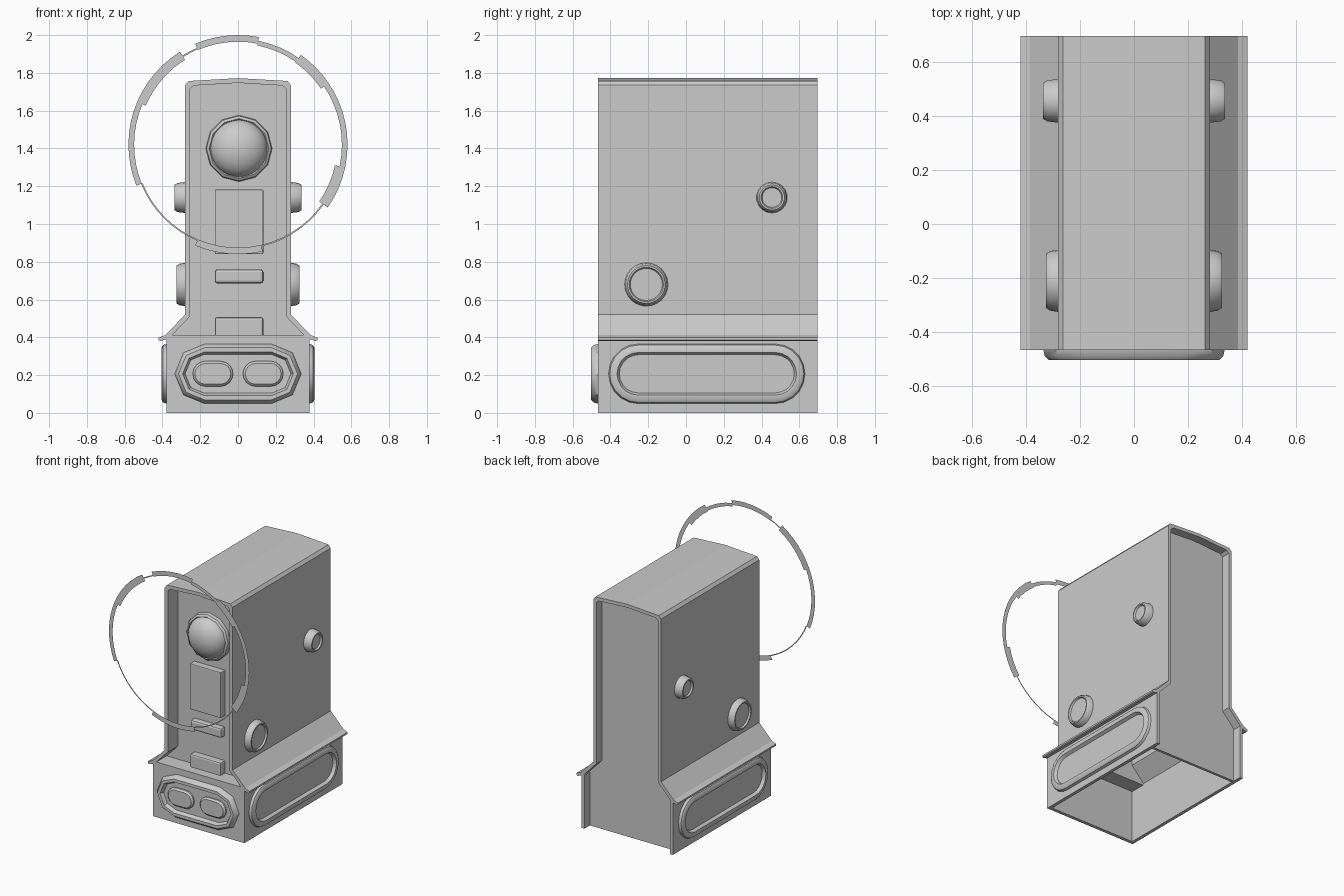
import bpy, bmesh, math
from mathutils import Vector

if "Cube" in bpy.data.objects:
    bpy.data.objects.remove(bpy.data.objects["Cube"])

FRONT, BACK = -0.465, 0.695      # shell ends
PANEL = -0.345                   # recessed front panel


def make(name, bm, smooth=False):
    bmesh.ops.recalc_face_normals(bm, faces=bm.faces)
    me = bpy.data.meshes.new(name)
    bm.to_mesh(me)
    bm.free()
    ob = bpy.data.objects.new(name, me)
    bpy.context.collection.objects.link(ob)
    if smooth:
        bpy.ops.object.select_all(action='DESELECT')
        ob.select_set(True)
        bpy.context.view_layer.objects.active = ob
        bpy.ops.object.shade_smooth_by_angle(angle=math.radians(35))
    return ob


def prism(name, pts, offset):
    """Extrude a closed 3D outline along an offset."""
    bm = bmesh.new()
    f = bm.faces.new([bm.verts.new(p) for p in pts])
    r = bmesh.ops.extrude_face_region(bm, geom=[f])
    vs = [v for v in r['geom'] if isinstance(v, bmesh.types.BMVert)]
    bmesh.ops.translate(bm, verts=vs, vec=Vector(offset))
    # keep the starting cap so the prism is closed
    if f.is_valid is False or all(len(e.link_faces) == 2 for e in bm.edges) is False:
        bmesh.ops.holes_fill(bm, edges=[e for e in bm.edges if len(e.link_faces) == 1])
    return make(name, bm)


def mirrored(half):
    return half + [(-x, z) for x, z in reversed(half) if x > 0]


def pad(name, centre, u, d, hw, hh, layers, segs):
    """Stacked stadium outlines (inset, depth); u = long axis, d = outward axis."""
    c, u, d, up = Vector(centre), Vector(u), Vector(d), Vector((0, 0, 1))
    bm = bmesh.new()
    loops = []
    for inset, depth in layers:
        r, off = hh - inset, hw - hh
        loop = []
        for side in (1, -1):
            for i in range(segs + 1):
                if off == 0 and i == segs:
                    continue
                a = math.pi * i / segs - math.pi / 2
                p = u * side * (off + r * math.cos(a)) + up * side * r * math.sin(a) + d * depth
                loop.append(bm.verts.new(c + p))
        loops.append(loop)
    for a, b in zip(loops, loops[1:]):
        for i in range(len(a)):
            j = (i + 1) % len(a)
            bm.faces.new((a[i], a[j], b[j], b[i]))
    bm.faces.new(loops[0])
    bm.faces.new(loops[-1])
    return make(name, bm, True)


def box(name, x0, x1, y0, y1, z0, z1, bevel=0):
    ob = prism(name, [(x0, y0, z0), (x1, y0, z0), (x1, y0, z1), (x0, y0, z1)], (0, y1 - y0, 0))
    if bevel:
        m = ob.modifiers.new("bevel", 'BEVEL')
        m.width, m.segments = bevel, 2
    return ob


# tall outer shell, open at front, back and bottom
outer = [(0.42, 0.385), (0.42, 0.398), (0.385, 0.412), (0.28, 0.52),
         (0.28, 1.735), (0.262, 1.757), (0, 1.772)]
inner = [(0, 1.747), (0.235, 1.733), (0.255, 1.715), (0.255, 0.51), (0.365, 0.395), (0.41, 0.38)]
left_outer = [(-x, z) for x, z in reversed(outer[:-1])]
left_inner = [(-x, z) for x, z in reversed(inner[1:])]
section = outer + left_outer + left_inner + inner
prism("outer_shell", [(x, FRONT, z) for x, z in section], (0, BACK - FRONT, 0))

# recessed front and back panels
top = [(0.257, 0.51), (0.257, 1.717), (0.236, 1.735), (0, 1.749)]
prism("front_panel", [(x, PANEL, z) for x, z in mirrored([(0.352, 0.41)] + top)], (0, 0.02, 0))
prism("back_panel", [(x, 0.63, z) for x, z in mirrored([(0.355, 0), (0.355, 0.41)] + top)], (0, -0.02, 0))

# base: three walls and a ledge in front of the panel
W, T = 0.378, 0.025
plan = [(-W, BACK), (-W, FRONT), (W, FRONT), (W, BACK),
        (W - T, BACK), (W - T, FRONT + T), (-W + T, FRONT + T), (-W + T, BACK)]
prism("base_walls", [(x, y, 0) for x, y in plan], (0, 0, 0.4))
box("base_ledge", -W, W, FRONT, PANEL + 0.02, 0.39, 0.412)

# front of the base: raised frame with two pill shapes
Z = 0.207
X, Y = (1, 0, 0), (0, 1, 0)
frame = [(0, 0), (0.005, 0.022), (0.02, 0.038), (0.042, 0.038), (0.055, 0.012)]
pad("base_front_frame", (0, FRONT, Z), X, (0, -1, 0), 0.335, 0.158, frame, 4)
for s in (-1, 1):
    pad("base_front_pill", (s * 0.133, FRONT - 0.01, Z), X, (0, -1, 0), 0.107, 0.067,
        [(0, 0), (0, 0.012), (0.012, 0.024)], 8)

# base side frames and round side knobs
for s in (-1, 1):
    d = (s, 0, 0)
    pad("base_side_frame", (s * W, 0.11, Z), Y, d, 0.52, 0.158,
        [(0, 0), (0.006, 0.018), (0.02, 0.027), (0.045, 0.027), (0.057, 0.005)], 10)
    pad("upper_knob", (s * 0.28, 0.455, 1.14), Y, d, 0.082, 0.082,
        [(0, 0), (0.005, 0.04), (0.015, 0.057), (0.024, 0.057), (0.03, 0.045)], 9)
    pad("lower_knob", (s * 0.28, -0.21, 0.68), Y, d, 0.115, 0.115,
        [(0, 0), (0.005, 0.03), (0.015, 0.045), (0.024, 0.045), (0.03, 0.033)], 12)

# front lamp: collar and flattened dome
pad("lamp_collar", (0.005, PANEL, 1.4), X, (0, -1, 0), 0.176, 0.176,
    [(0, 0), (0.004, 0.025), (0.018, 0.035), (0.03, 0.02)], 6)
bm = bmesh.new()
bmesh.ops.create_uvsphere(bm, u_segments=32, v_segments=16, radius=0.152)
bmesh.ops.scale(bm, verts=bm.verts, vec=(1, 0.7, 1))
bmesh.ops.translate(bm, verts=bm.verts, vec=(0.005, PANEL - 0.01, 1.4))
make("lamp_dome", bm, True)

# raised plates on the front panel
for name, z0, z1, depth, bevel in (("front_plate", 0.84, 1.182, 0.05, 0.006),
                                   ("front_bar", 0.685, 0.76, 0.045, 0.015),
                                   ("front_step", 0.40, 0.507, 0.05, 0.012)):
    box(name, -0.123, 0.134, PANEL - depth, PANEL + 0.01, z0, z1, bevel)

# flat floating ring built from arcs of different width (start, end, inner, outer)
arcs = [(-12, 34, 0.55, 0.58), (34, 55, 0.53, 0.58), (55, 79, 0.535, 0.56),
        (79, 113, 0.545, 0.58), (113, 122, 0.548, 0.556), (122, 157, 0.53, 0.58),
        (157, 202, 0.55, 0.58), (202, 247, 0.545, 0.553), (247, 283, 0.545, 0.58),
        (283, 325, 0.545, 0.553), (325, 348, 0.525, 0.58)]
bm = bmesh.new()
for a0, a1, r0, r1 in arcs:
    n = max(2, round((a1 - a0) / 6))
    prev = None
    for i in range(n + 1):
        a = math.radians(a0 + (a1 - a0) * i / n)
        pair = [bm.verts.new((r * math.cos(a), -BACK, 1.42 + r * math.sin(a))) for r in (r0, r1)]
        if prev:
            bm.faces.new((prev[0], prev[1], pair[1], pair[0]))
        prev = pair
make("floating_ring", bm)
